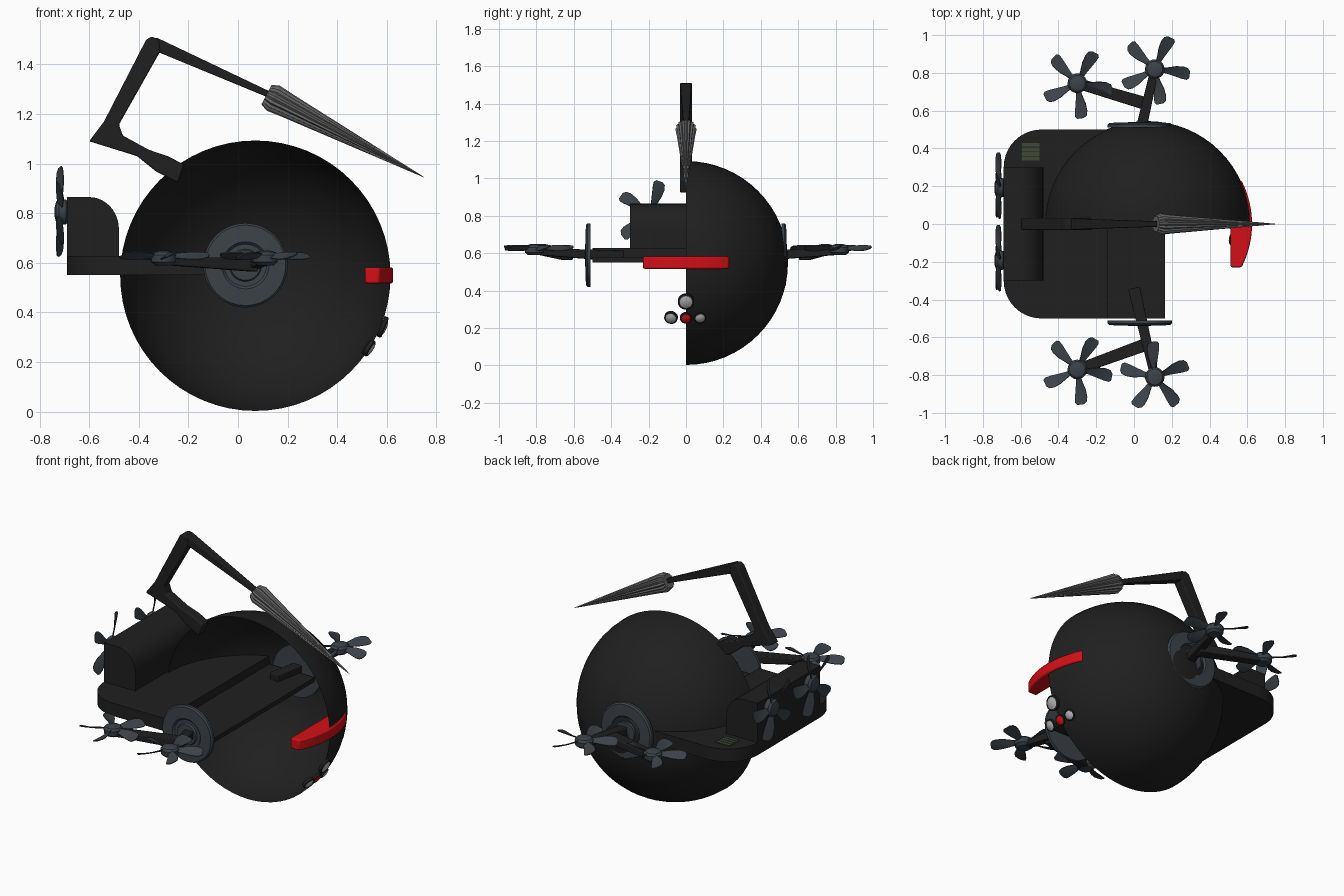
import bpy, bmesh
from math import sin, cos, pi, radians
from mathutils import Vector, Matrix

if "Cube" in bpy.data.objects:
    bpy.data.objects.remove(bpy.data.objects["Cube"])


def material(name, r, g, b):
    m = bpy.data.materials.new(name)
    m.diffuse_color = (r, g, b, 1)
    m.use_nodes = True
    m.node_tree.nodes["Principled BSDF"].inputs["Base Color"].default_value = m.diffuse_color
    return m


BLACK = material("black_shell", .014, .014, .014)
STEEL = material("blue_steel", .045, .055, .065)
GREY = material("lance_grey", .13, .13, .13)
RED = material("red", .65, .005, .008)
GREEN = material("vent_green", .05, .065, .035)
LENS = material("lens_white", .45, .45, .45)


def finish(name, bm, mat, angle=35, bevel=0):
    bmesh.ops.remove_doubles(bm, verts=bm.verts, dist=1e-5)
    bmesh.ops.recalc_face_normals(bm, faces=bm.faces)
    me = bpy.data.meshes.new(name)
    bm.to_mesh(me)
    bm.free()
    ob = bpy.data.objects.new(name, me)
    bpy.context.collection.objects.link(ob)
    me.materials.append(mat)
    if bevel:
        b = ob.modifiers.new("bevel", 'BEVEL')
        b.width, b.segments = bevel, 2
    bpy.ops.object.select_all(action='DESELECT')
    ob.select_set(True)
    bpy.context.view_layer.objects.active = ob
    if angle:
        bpy.ops.object.shade_smooth_by_angle(angle=radians(angle))
    return ob


def prism(name, pts, axis, a, b, mat, bevel=0):
    """Extrude a 2D outline along y (xz outline) or z (xy outline)."""
    bm = bmesh.new()
    put = (lambda p: (p[0], a, p[1])) if axis == 'y' else (lambda p: (p[0], p[1], a))
    f = bm.faces.new([bm.verts.new(put(p)) for p in pts])
    ext = bmesh.ops.extrude_face_region(bm, geom=[f])
    d = Vector((0, b - a, 0) if axis == 'y' else (0, 0, b - a))
    bmesh.ops.translate(bm, vec=d, verts=[v for v in ext['geom'] if isinstance(v, bmesh.types.BMVert)])
    return finish(name, bm, mat, bevel=bevel)


def loft(bm, rings, cap=True):
    rows = [[bm.verts.new(p) for p in r] for r in rings]
    n = len(rows[0])
    for r0, r1 in zip(rows, rows[1:]):
        for i in range(n):
            bm.faces.new((r0[i], r0[(i + 1) % n], r1[(i + 1) % n], r1[i]))
    if cap:
        bm.faces.new(rows[0][::-1])
        bm.faces.new(rows[-1])


def place(bm, loc, axis):
    rot = Vector(axis).to_track_quat('Z', 'Y').to_matrix().to_4x4()
    bmesh.ops.transform(bm, matrix=Matrix.Translation(loc) @ rot, verts=bm.verts)


def lathe(name, profile, loc, axis, mat, n=32, flute=1, angle=35):
    bm = bmesh.new()
    loft(bm, [[(r * (flute if i % 2 else 1) * cos(2 * pi * i / n),
                r * (flute if i % 2 else 1) * sin(2 * pi * i / n), h)
               for i in range(n)] for r, h in profile])
    place(bm, loc, axis)
    return finish(name, bm, mat, angle)


def beam(name, p, q, s0, s1, mat, bevel=0):
    """Tapered bar from p to q; s0 and s1 are half (side, up) sizes."""
    p, q = Vector(p), Vector(q)
    d = (q - p).normalized()
    side = d.cross(Vector((0, 0, 1))).normalized()
    up = side.cross(d)
    bm = bmesh.new()
    loft(bm, [[c + side * (s[0] * u) + up * (s[1] * v)
               for u, v in ((-1, -1), (1, -1), (1, 1), (-1, 1))] for c, s in ((p, s0), (q, s1))])
    return finish(name, bm, mat, bevel=bevel)


def fan(name, loc, axis, phase):
    bm = bmesh.new()
    # domed hub
    loft(bm, [[(r * cos(pi * i / 10), r * sin(pi * i / 10), h) for i in range(20)]
              for r, h in ((.034, -.035), (.05, -.022), (.052, .006), (.042, .018), (.02, .024))])
    # five twisted paddle blades
    for k in range(5):
        turn = Matrix.Rotation(radians(phase + 72 * k), 3, 'Z')
        rings = []
        for r, w, pitch, sweep in ((.035, .013, 38, 0), (.07, .02, 34, .002), (.11, .03, 28, .004),
                                   (.15, .035, 23, .002), (.175, .032, 20, -.002), (.187, .018, 18, -.006)):
            t = radians(pitch)
            rings.append([turn @ Vector((r, sweep + u * w * cos(t) - v * sin(t), .003 + u * w * sin(t) + v * cos(t)))
                          for u, v in ((-1, -.002), (0, -.005), (1, -.002), (1, .002), (0, .001), (-1, .002))])
        loft(bm, rings)
    place(bm, loc, axis)
    return finish(name, bm, STEEL)


# open half shell
bm = bmesh.new()
bmesh.ops.create_uvsphere(bm, u_segments=64, v_segments=32, radius=.545)
bmesh.ops.delete(bm, geom=[v for v in bm.verts if v.co.z < -.001], context='VERTS')
place(bm, (.07, 0, .548), (0, 1, 0))
finish("half_shell", bm, BLACK, 60)

# deck with rounded rear corners, and lower front slab
arc = [(-.49 - .2 * sin(pi / 2 * i / 10), .3 + .2 * cos(pi / 2 * i / 10)) for i in range(11)]
prism("deck", [(-.14, .5)] + arc + [(x, -y) for x, y in reversed(arc)] + [(-.14, -.5)], 'z', .55, .627, BLACK)
prism("front_slab", [(-.14, -.5), (.165, -.5), (.165, .5), (-.14, .5)], 'z', .55, .577, BLACK)

# rear engine box with rounded front top edge
arc = [(-.60 + .12 * sin(pi / 2 * i / 10), .735 + .13 * cos(pi / 2 * i / 10)) for i in range(11)]
prism("engine_box", [(-.69, .55), (-.69, .865)] + arc + [(-.48, .55)], 'y', -.3, .3, BLACK)

# vent slats on the deck
for i in range(4):
    y = .337 + i * .024
    prism(f"vent_slat_{i}", [(-.592, y), (-.5, y), (-.5, y + .02), (-.592, y + .02)], 'z', .62, .632, GREEN)

# side discs, arms and lift fans
disc = [(.03, 0), (.17, 0), (.17, .016), (.162, .025), (.095, .028), (.085, .018),
        (.065, .018), (.06, .03), (.03, .03)]
for side, s, rear_y, front_y in (("near", -1, .77, .81), ("far", 1, .745, .82)):
    lathe(f"{side}_disc", disc, (.03, s * .51, .59), (0, s, 0), STEEL, 48)
    beam(f"{side}_front_arm", (.0, s * .34, .585), (.11, s * front_y, .61), (.032, .03), (.022, .018), BLACK, .005)
    beam(f"{side}_rear_arm", (.07, s * .635, .59), (-.3, s * rear_y, .61), (.034, .026), (.028, .018), BLACK, .005)
    fan(f"{side}_front_fan", (.11, s * front_y, .625), (0, 0, 1), 28 if s > 0 else -15)
    fan(f"{side}_rear_fan", (-.3, s * rear_y, .625), (0, 0, 1), 25)
    fan(f"{side}_rear_thruster", (-.715, s * .192, .805), (-1, 0, 0), 35)

# folding lance arm
prism("lance_arm", [(-.218, .996), (-.242, .923), (-.33, .968), (-.407, 1.03), (-.6, 1.09), (-.54, 1.17),
                    (-.37, 1.5), (-.347, 1.512), (-.318, 1.5), (-.312, 1.455), (-.48, 1.157),
                    (-.464, 1.113), (-.36, 1.056), (-.278, 1.028)], 'y', -.032, .032, BLACK, .006)
beam("lance_rod", (-.34, 0, 1.485), (.14, 0, 1.272), (.03, .026), (.014, .012), BLACK, .004)

# fluted lance cone
direction = Vector((.75, 0, .945)) - Vector((.115, 0, 1.278))
L = direction.length
lathe("lance_cone", [(.044, 0), (.057, .03), (.05, .1), (.001, L)], (.115, 0, 1.278), direction,
      GREY, 32, .86, 15)

# curved red brow
ang = [(-.23 + .46 * i / 16) for i in range(17)]
prism("red_brow", [(.512, .23), (.512, -.23)] + [(.625 - .5 * (1 - (1 - (y / .5) ** 2) ** .5), y) for y in ang],
      'z', .517, .582, RED, .008)

# cluster of lamps low on the shell
for name, y, z, r, x, mat in (("main", 0, .342, .044, .582, LENS), ("left", -.08, .257, .036, .528, LENS),
                              ("centre", 0, .255, .032, .526, RED), ("right", .075, .257, .032, .522, LENS)):
    n = Vector((x - .07, y, z - .548)).normalized()
    c = Vector((x, y, z))
    lathe(f"{name}_lamp_rim", [(r, -.008), (r, .008), (r * .85, .012), (r * .8, .004)], c, n, BLACK, 24)
    lathe(f"{name}_lamp_lens", [(r * .8, .002), (r * .8, .01), (r * .5, .016), (r * .1, .018)], c, n, mat, 24)
